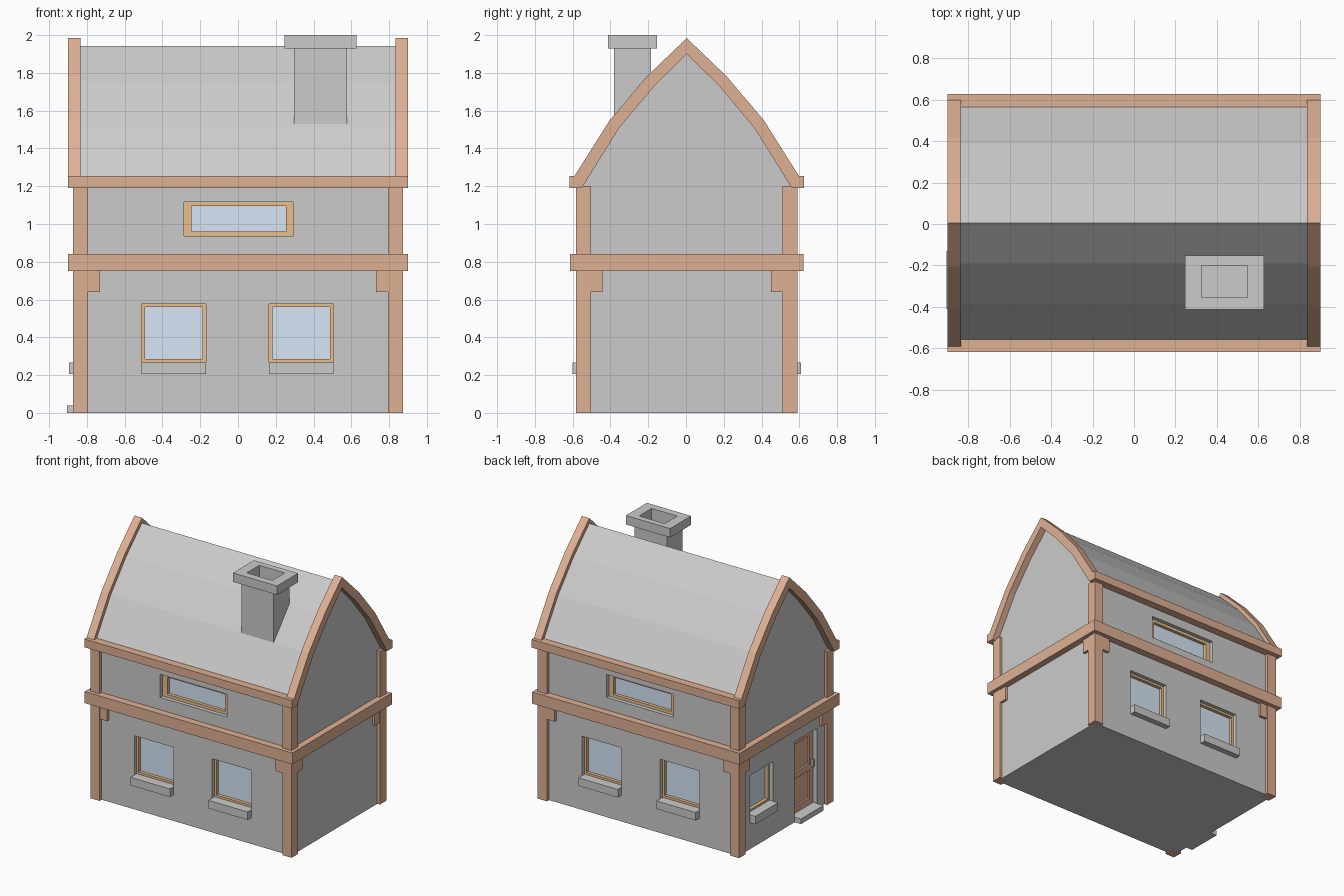
import bpy, bmesh
from mathutils import Vector

if "Cube" in bpy.data.objects:
    bpy.data.objects.remove(bpy.data.objects["Cube"])

CY = 0.004            # small offset of the house in y
L, W = 0.85, 0.56     # half length and half depth of the walls


def material(name, rgb):
    m = bpy.data.materials.new(name)
    m.diffuse_color = (*rgb, 1)
    m.use_nodes = True
    m.node_tree.nodes["Principled BSDF"].inputs["Base Color"].default_value = m.diffuse_color
    return m


TIMBER = material("timber", (0.74, 0.44, 0.30))
FRAME = material("frame_wood", (0.82, 0.52, 0.27))
GLASS = material("glass", (0.68, 0.79, 0.92))
STONE = material("dark_stone", (0.55, 0.55, 0.55))


def finish(name, bm, mat=None):
    bmesh.ops.recalc_face_normals(bm, faces=bm.faces)
    me = bpy.data.meshes.new(name)
    bm.to_mesh(me)
    bm.free()
    ob = bpy.data.objects.new(name, me)
    ob.location.y = CY
    bpy.context.collection.objects.link(ob)
    if mat:
        me.materials.append(mat)
    return ob


def boxes(name, blist, mat=None):
    """One object made of boxes (x0, x1, y0, y1, z0, z1)."""
    bm = bmesh.new()
    for x0, x1, y0, y1, z0, z1 in blist:
        r = bmesh.ops.create_cube(bm, size=1)
        for v in r["verts"]:
            v.co = Vector((x0 + (v.co.x + .5) * (x1 - x0),
                           y0 + (v.co.y + .5) * (y1 - y0),
                           z0 + (v.co.z + .5) * (z1 - z0)))
    return finish(name, bm, mat)


def prism(name, profile, x0, x1, mat=None):
    """Extrude a y-z profile along x."""
    bm = bmesh.new()
    f = bm.faces.new([bm.verts.new((x0, y, z)) for y, z in profile])
    r = bmesh.ops.extrude_face_region(bm, geom=[f])
    vs = [e for e in r["geom"] if isinstance(e, bmesh.types.BMVert)]
    bmesh.ops.translate(bm, verts=vs, vec=(x1 - x0, 0, 0))
    return finish(name, bm, mat)


def on_wall(side, u0, u1, d0, d1, z0, z1):
    """Box on a wall: u runs along it, d is the distance outward from it."""
    if side == "front":
        return (u0, u1, -W - d1, -W - d0, z0, z1)
    if side == "back":
        return (u0, u1, W + d0, W + d1, z0, z1)
    if side == "left":
        return (-L - d1, -L - d0, u0, u1, z0, z1)
    return (L + d0, L + d1, u0, u1, z0, z1)


def mirrored(half):
    """Full arch from its right half, eave to peak."""
    return half + [(-y, z) for y, z in reversed(half[:-1])]


# walls and curved roof in one solid
walls = prism("walls_and_roof",
              [(-W, 0), (W, 0)] + mirrored([(W, 1.255), (0.385, 1.53), (0.195, 1.755), (0, 1.943)])[:],
              -L, L)
cuts = []


def window(side, name, u, w, z0, z1, side_t, top_t, sill):
    a, b = u - w / 2, u + w / 2
    cuts.append(on_wall(side, a, b, -0.08, 0.05, z0, z1))
    boxes(name + "_frame", [
        on_wall(side, a, a + side_t, -0.08, -0.03, z0, z1),
        on_wall(side, b - side_t, b, -0.08, -0.03, z0, z1),
        on_wall(side, a + side_t, b - side_t, -0.08, -0.03, z0, z0 + top_t),
        on_wall(side, a + side_t, b - side_t, -0.08, -0.03, z1 - top_t, z1)], FRAME)
    boxes(name + "_glass", [on_wall(side, a + side_t, b - side_t, -0.08, -0.055,
                                    z0 + top_t, z1 - top_t)], GLASS)
    if sill:
        boxes(name + "_sill", [on_wall(side, a, b, -0.03, 0.045, 0.205, z0)], STONE)


# windows
for s in ("front", "back"):
    for u in (-0.34, 0.335):
        window(s, s + "_window", u, 0.34, 0.268, 0.577, 0.017, 0.017, True)
    window(s, s + "_upper_window", 0.005, 0.58, 0.937, 1.117, 0.04, 0.023, False)
window("left", "left_window", 0.275, 0.28, 0.268, 0.577, 0.017, 0.017, True)

# door with raised frame, two sunk panels, handle and step
da, db, dt = -0.415, -0.135, 0.63
cuts.append(on_wall("left", da, db, -0.08, 0.05, 0.04, dt))
boxes("door_panel", [on_wall("left", da, db, -0.08, -0.05, 0.04, dt)], TIMBER)
rails = [on_wall("left", u, u + 0.045, -0.06, -0.035, 0.04, dt) for u in (da, db - 0.045)]
rails += [on_wall("left", da + 0.045, db - 0.045, -0.06, -0.035, z, z + 0.05)
          for z in (0.04, 0.31, dt - 0.05)]
boxes("door_rails", rails, TIMBER)
boxes("door_handle", [on_wall("left", da + 0.015, da + 0.03, -0.035, -0.015, 0.33, 0.39)], STONE)
boxes("door_step", [on_wall("left", da, db, -0.03, 0.055, 0, 0.04)], STONE)

# wall openings
cutter = boxes("opening_cutter", cuts)
cutter.hide_render = True
cutter.hide_viewport = True
mod = walls.modifiers.new("openings", "BOOLEAN")
mod.operation = "DIFFERENCE"
mod.solver = "EXACT"
mod.object = cutter

# corner posts and the brackets beside them
for sx in (-1, 1):
    for sy in (-1, 1):
        x0, x1 = sorted((sx * 0.793, sx * 0.873))
        y0, y1 = sorted((sy * 0.506, sy * 0.586))
        boxes("corner_post", [(x0, x1, y0, y1, 0, 1.2)], TIMBER)
        bx = sorted((sx * 0.73, sx * 0.80))
        by = sorted((sy * 0.445, sy * 0.51))
        boxes("bracket", [
            on_wall("front" if sy < 0 else "back", *bx, -0.02, 0.022, 0.64, 0.76),
            on_wall("left" if sx < 0 else "right", *by, -0.02, 0.02, 0.64, 0.76)], TIMBER)

# floor band as a ring of four beams
boxes("floor_band", [(-0.9, 0.9, -0.617, -0.53, 0.75, 0.84), (-0.9, 0.9, 0.53, 0.617, 0.75, 0.84),
                     (-0.9, -0.82, -0.53, 0.53, 0.75, 0.84), (0.82, 0.9, -0.53, 0.53, 0.75, 0.84)],
      TIMBER)

# eave beams
for y0 in (-0.622, 0.558):
    boxes("eave_beam", [(-0.9, 0.9, y0, y0 + 0.064, 1.19, 1.254)], TIMBER)

# arched gable trims
outer = mirrored([(0.6, 1.245), (0.408, 1.549), (0.211, 1.782), (0, 1.984)])
inner = mirrored([(0.555, 1.192), (0.358, 1.508), (0.172, 1.73), (0, 1.9)])
for x0 in (-0.9, 0.835):
    prism("gable_trim", outer + inner[::-1], x0, x0 + 0.065, TIMBER)


# chimney: hollow shaft and cap, as rings of four boxes
def ring(name, x0, x1, y0, y1, z0, z1):
    hx0, hx1, hy0, hy1 = 0.325, 0.547, -0.359, -0.205
    boxes(name, [(x0, x1, y0, hy0, z0, z1), (x0, x1, hy1, y1, z0, z1),
                 (x0, hx0, hy0, hy1, z0, z1), (hx1, x1, hy0, hy1, z0, z1)])


ring("chimney_shaft", 0.296, 0.576, -0.385, -0.19, 1.45, 1.93)
ring("chimney_cap", 0.245, 0.628, -0.417, -0.157, 1.93, 2.0)
boxes("chimney_floor", [(0.32, 0.55, -0.362, -0.2, 1.45, 1.76)])
